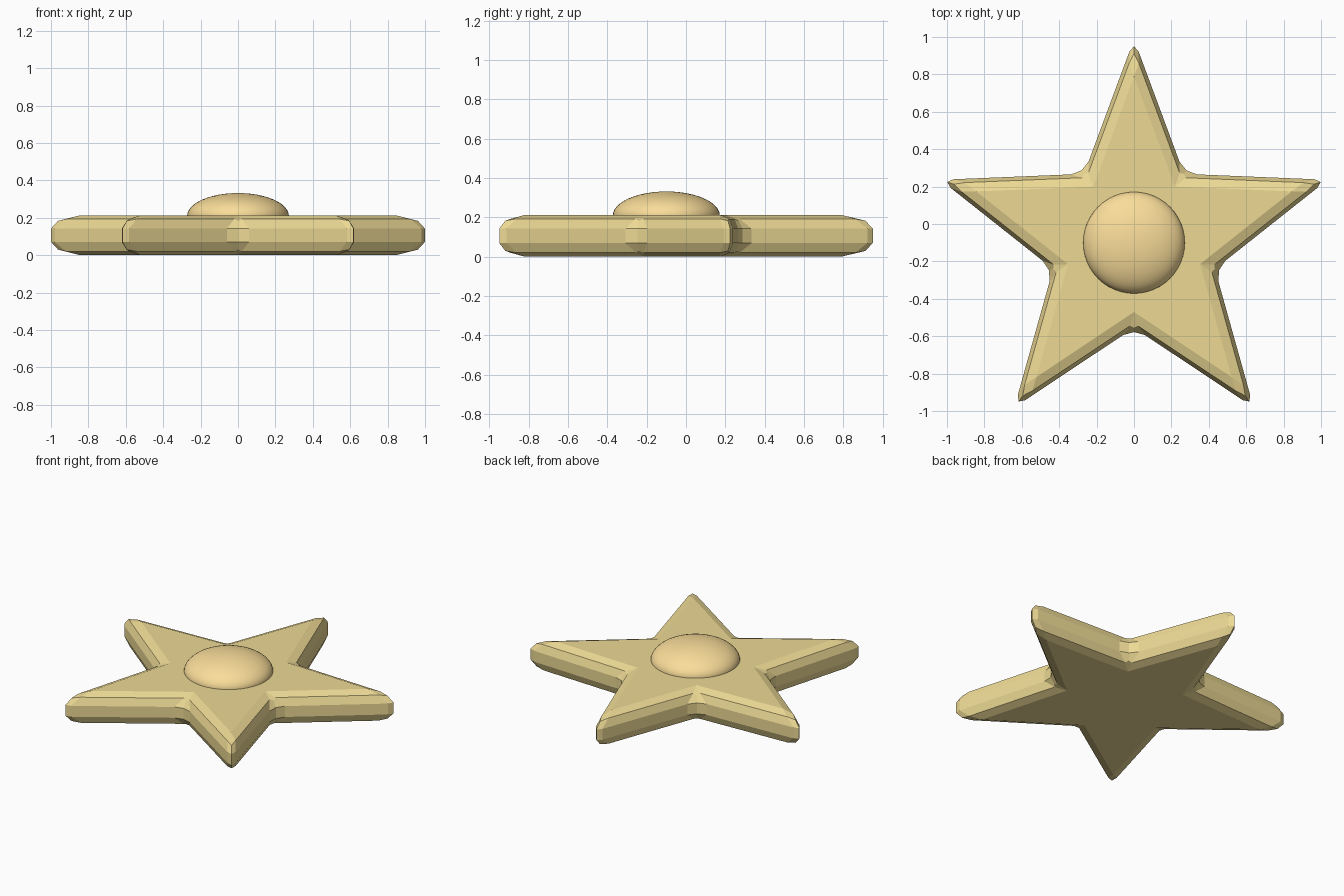
import bpy, bmesh
from math import sin, cos, pi, radians

if "Cube" in bpy.data.objects:
    bpy.data.objects.remove(bpy.data.objects["Cube"])

CY = -0.1          # star centre
THICK = 0.213


def material(name, color):
    m = bpy.data.materials.new(name)
    m.diffuse_color = color
    m.use_nodes = True
    m.node_tree.nodes["Principled BSDF"].inputs["Base Color"].default_value = m.diffuse_color
    return m


# Star body: five-pointed prism with all edges rounded
bm = bmesh.new()
ring = []
for i in range(10):
    r = 1.0885 if i % 2 == 0 else 0.455
    a = pi / 2 + i * pi / 5
    ring.append(bm.verts.new((r * cos(a), CY + r * sin(a), 0)))
base = bm.faces.new(ring)
ext = bmesh.ops.extrude_face_region(bm, geom=[base], use_keep_orig=True)
top = [v for v in ext["geom"] if isinstance(v, bmesh.types.BMVert)]
bmesh.ops.translate(bm, verts=top, vec=(0, 0, THICK))
bmesh.ops.recalc_face_normals(bm, faces=bm.faces)
mesh = bpy.data.meshes.new("star_body")
bm.to_mesh(mesh)
bm.free()
star = bpy.data.objects.new("star_body", mesh)
bpy.context.collection.objects.link(star)
star.data.materials.append(material("yellow", (0.85, 0.70, 0.30, 1)))
bev = star.modifiers.new("rounded_edges", "BEVEL")
bev.width = 0.07
bev.segments = 2
bev.limit_method = 'ANGLE'
bev.angle_limit = radians(30)
bev.use_clamp_overlap = False

# Centre dome: flattened smooth sphere sunk into the top
bpy.ops.mesh.primitive_uv_sphere_add(segments=48, ring_count=24, radius=1,
                                     location=(0, CY, 0.21))
dome = bpy.context.object
dome.name = "centre_dome"
dome.scale = (0.272, 0.272, 0.122)
bpy.ops.object.transform_apply(location=False, rotation=False, scale=True)
bpy.ops.object.shade_smooth()
dome.data.materials.append(material("orange", (0.95, 0.72, 0.32, 1)))
